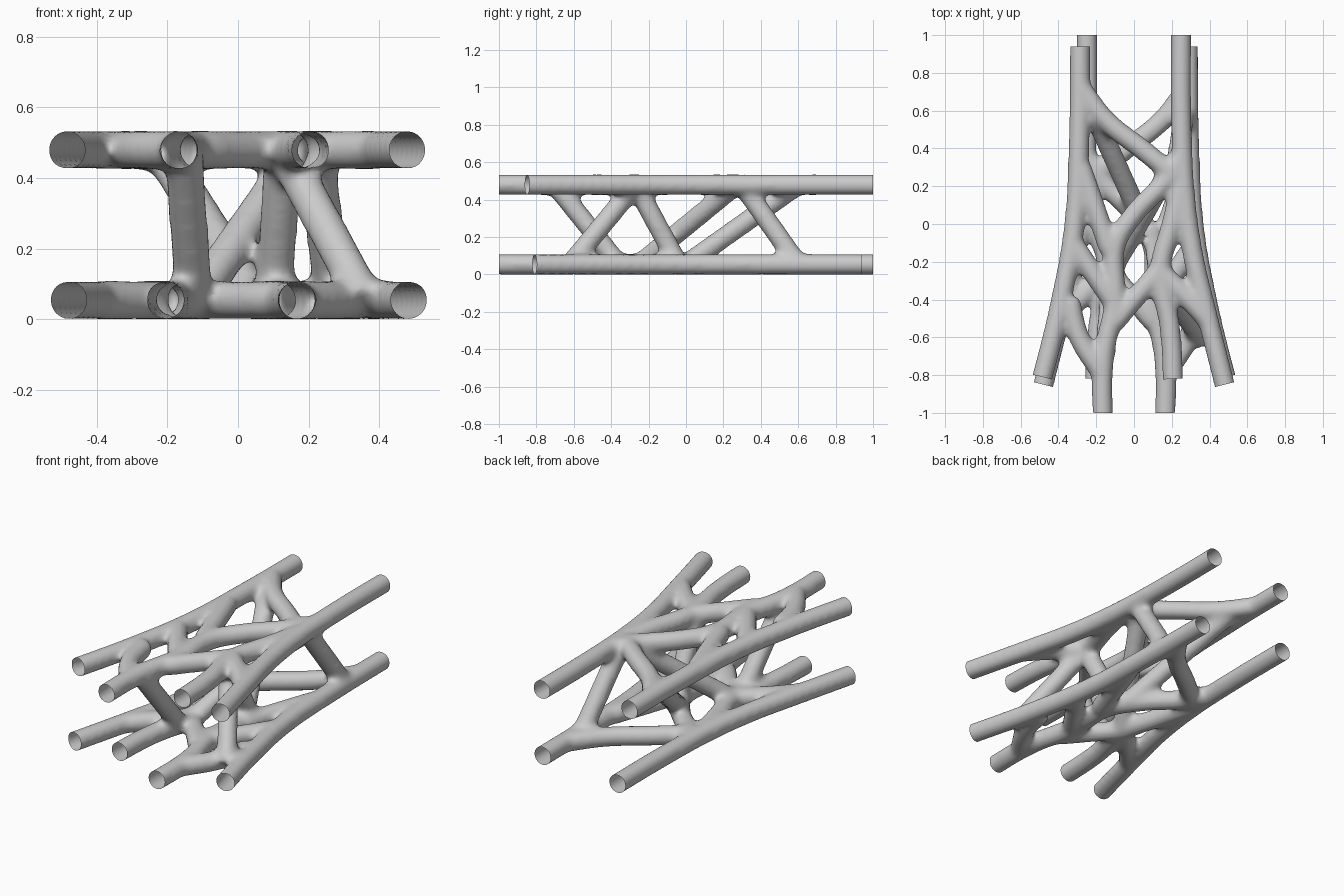
import bpy, bmesh
from mathutils import Vector

if "Cube" in bpy.data.objects:
    bpy.data.objects.remove(bpy.data.objects["Cube"])

LOW, TOP = 0.054, 0.479      # tube axis heights of the two layers
RAW = 0.0565                 # tube radius before smoothing shrinks it
EXT = 0.09                   # overshoot that is trimmed off at open ends

# Paths of the upper layer: (points, open at start, open at end)
layer = [
    ([(-0.285, 0.94), (-0.29, 0.5), (-0.315, 0), (-0.385, -0.4), (-0.485, -0.81)], 1, 1),
    ([(0.25, 1), (0.25, 0.6), (0.265, 0.2), (0.31, -0.15), (0.38, -0.45), (0.48, -0.85)], 1, 1),
    ([(-0.28, 0.72), (-0.15, 0.55), (0.05, 0.39), (0.22, 0.25)], 0, 0),
    ([(0.24, 0.34), (0.16, 0.22), (0, 0.05), (-0.1, -0.12), (-0.1, -0.4),
      (-0.16, -0.7), (-0.165, -1)], 0, 1),
    ([(-0.28, 0.3), (-0.21, 0.1), (-0.13, -0.14)], 0, 0),
    ([(0.25, 0.2), (0.2, 0), (0.14, -0.25), (0.19, -0.55), (0.205, -0.82)], 0, 1),
    ([(0.13, -0.24), (0.26, -0.37), (0.4, -0.52)], 0, 0),
    ([(0.13, -0.25), (0, -0.4), (-0.1, -0.52)], 0, 0),
    ([(-0.34, -0.4), (-0.29, -0.6), (-0.18, -0.78)], 0, 0),
    ([(-0.31, -0.12), (-0.21, -0.27), (-0.12, -0.4)], 0, 0),
]
# Struts between the layers
struts = [
    ((0.13, -0.27, TOP), (0.36, -0.62, LOW)),
    ((0.13, -0.27, TOP), (0.1, -0.04, LOW)),
    ((-0.155, -0.7, TOP), (-0.125, -0.36, LOW)),
    ((-0.12, -0.25, LOW), (0.18, 0.27, TOP)),
    ((0.05, 0, LOW), (-0.22, 0.6, TOP)),
    ((0.22, 0.3, TOP), (0.27, 0.6, LOW)),
]


def turn(p):
    """Half turn around the long axis."""
    return Vector((-p[0], p[1], LOW + TOP - p[2]))


paths, ends = [], []
for pts, a, b in layer:
    up = [Vector((x, y, TOP)) for x, y in pts]
    for p in (up, [turn(v) for v in up]):
        for is_open, i, j in ((a, 0, 1), (b, -1, -2)):
            if is_open:
                d = (p[i] - p[j]).normalized()
                ends.append((p[i].copy(), d))
                p[i] = p[i] + d * EXT
        paths.append(p)
paths += [[Vector(v) for v in s] for s in struts]

# Round tubes swept along all paths
cu = bpy.data.curves.new("tube_paths", 'CURVE')
cu.dimensions = '3D'
cu.bevel_depth = RAW
cu.bevel_resolution = 6
cu.use_fill_caps = True
cu.resolution_u = 10
for p in paths:
    sp = cu.splines.new('BEZIER')
    sp.bezier_points.add(len(p) - 1)
    for bp, co in zip(sp.bezier_points, p):
        bp.co = co
        bp.handle_left_type = bp.handle_right_type = 'AUTO'
tmp = bpy.data.objects.new("tube_paths", cu)
bpy.context.collection.objects.link(tmp)
bpy.context.view_layer.update()
dg = bpy.context.evaluated_depsgraph_get()
mesh = bpy.data.meshes.new_from_object(tmp.evaluated_get(dg))
bpy.data.objects.remove(tmp)

# Fuse into one skin with soft blended joints
lattice = bpy.data.objects.new("branching_tube_lattice", mesh)
bpy.context.collection.objects.link(lattice)
rm = lattice.modifiers.new("fuse", 'REMESH')
rm.mode = 'VOXEL'
rm.voxel_size = 0.014
sm = lattice.modifiers.new("blend", 'SMOOTH')
sm.factor = 0.5
sm.iterations = 20
bpy.context.view_layer.update()
dg = bpy.context.evaluated_depsgraph_get()
mesh = bpy.data.meshes.new_from_object(lattice.evaluated_get(dg))
lattice.modifiers.clear()
lattice.data = mesh

# Trim the tube ends so they are open
bm = bmesh.new()
bm.from_mesh(mesh)
for c, d in ends:
    near = [f for f in bm.faces if (f.calc_center_median() - c).length < 0.13]
    geom = list({v for f in near for v in f.verts}) + list({e for f in near for e in f.edges}) + near
    bmesh.ops.bisect_plane(bm, geom=geom, plane_co=c, plane_no=d)
    cut = [v for v in bm.verts if (v.co - c).length < 0.16 and (v.co - c).dot(d) > 1e-4]
    bmesh.ops.delete(bm, geom=cut, context='VERTS')
for f in bm.faces:
    f.smooth = True
bm.to_mesh(mesh)
bm.free()
